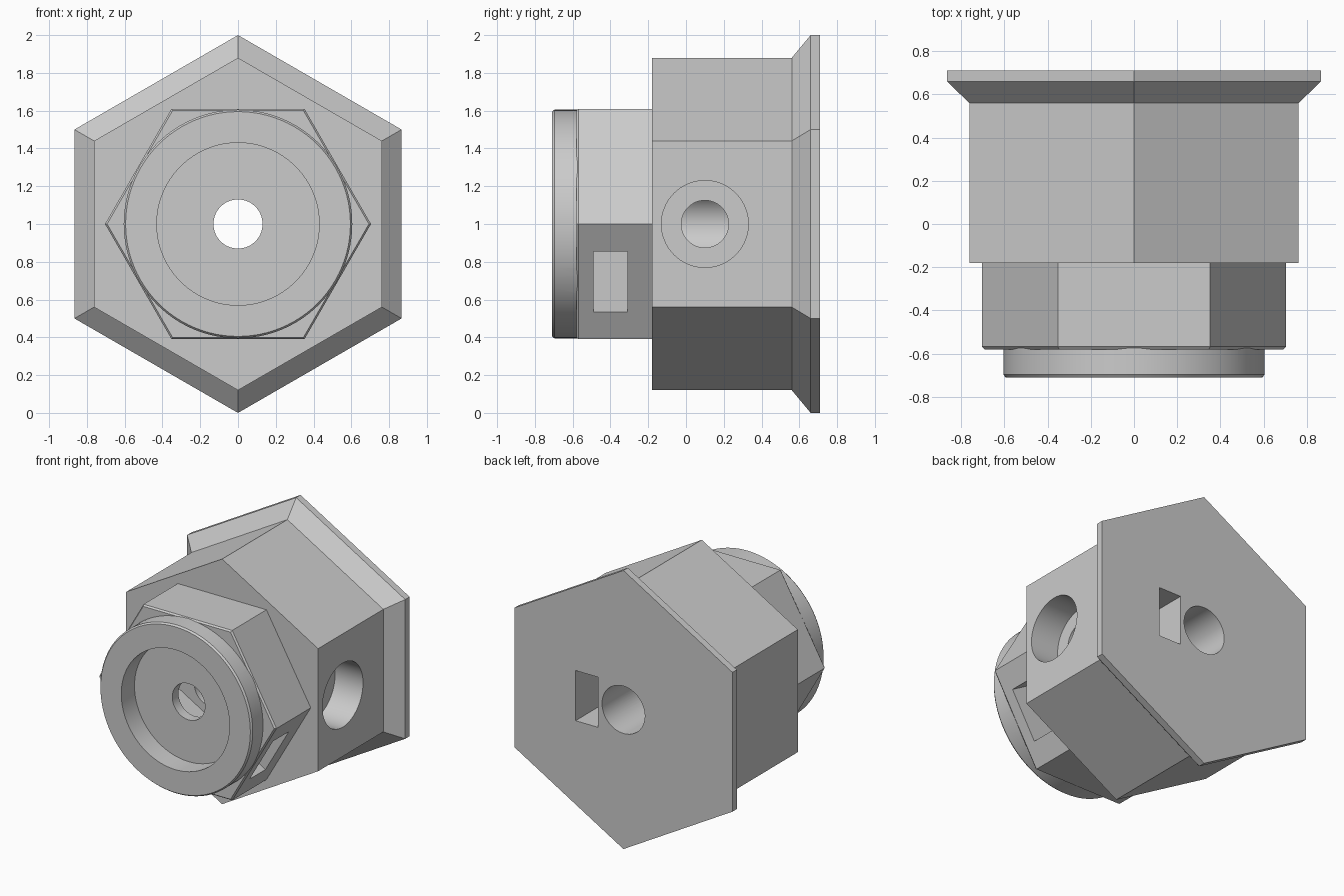
import bpy, bmesh, math
from mathutils import Matrix, Vector

cube = bpy.data.objects.get("Cube")
if cube:
    bpy.data.objects.remove(cube)

grey = bpy.data.materials.new("grey plastic")
grey.use_nodes = True
grey.diffuse_color = (0.6, 0.6, 0.6, 1)
grey.node_tree.nodes["Principled BSDF"].inputs["Base Color"].default_value = (0.6, 0.6, 0.6, 1)


def finish(name, bm, matrix):
    bmesh.ops.recalc_face_normals(bm, faces=bm.faces)
    bm.transform(matrix)
    mesh = bpy.data.meshes.new(name)
    bm.to_mesh(mesh)
    bm.free()
    mesh.materials.append(grey)
    obj = bpy.data.objects.new(name, mesh)
    bpy.context.collection.objects.link(obj)
    return obj


def lathe(name, profile, sides, start=0.0, matrix=Matrix.Translation((0, 0, 1))):
    """Closed solid along y from (y, radius) rings; start is the first corner angle."""
    bm = bmesh.new()
    rings = []
    for y, r in profile:
        angles = [start + math.tau * i / sides for i in range(sides)]
        rings.append([bm.verts.new((r * math.cos(a), y, r * math.sin(a))) for a in angles])
    for a, b in zip(rings, rings[1:]):
        for i in range(sides):
            j = (i + 1) % sides
            bm.faces.new((a[i], a[j], b[j], b[i]))
    bm.faces.new(rings[0])
    bm.faces.new(rings[-1])
    return finish(name, bm, matrix)


def block(name, low, high, turn=0.0):
    """Box between two corners, turned about the main axis."""
    low, high = Vector(low), Vector(high)
    bm = bmesh.new()
    bmesh.ops.create_cube(bm, size=1)
    bm.transform(Matrix.Translation((low + high) / 2) @ Matrix.Diagonal((high - low).to_4d()))
    return finish(name, bm, Matrix.Translation((0, 0, 1)) @ Matrix.Rotation(turn, 4, 'Y'))


def combine(target, tool, operation):
    tool.hide_render = True
    mod = target.modifiers.new(tool.name, 'BOOLEAN')
    mod.operation, mod.solver, mod.object = operation, 'EXACT', tool
    bpy.context.view_layer.objects.active = target
    bpy.ops.object.modifier_apply(modifier=mod.name)
    bpy.data.objects.remove(tool)


# Large hexagonal body with flared back flange
knob = lathe("hex_knob", [(-0.18, 0.88), (0.56, 0.88), (0.66, 1.0), (0.71, 1.0)], 6, math.pi / 2)

# Smaller front hexagon and round collar
combine(knob, lathe("front_hex", [(-0.58, 0.693), (-0.568, 0.704), (0.0, 0.704)], 6), 'UNION')
combine(knob, lathe("front_collar", [(-0.71, 0.595), (-0.697, 0.605), (-0.4, 0.605)], 96), 'UNION')

# Front recess, central screw hole and wider shaft hole from the back
combine(knob, lathe("front_recess", [(-0.9, 0.43), (-0.56, 0.43)], 96), 'DIFFERENCE')
combine(knob, lathe("shaft_hole", [(-0.18, 0.17), (0.9, 0.17)], 64), 'DIFFERENCE')
combine(knob, lathe("screw_hole", [(-0.9, 0.13), (0.0, 0.13)], 64), 'DIFFERENCE')

# Counterbored side screw hole on +x
sideways = Matrix.Translation((0, 0.1, 1)) @ Matrix.Rotation(-math.pi / 2, 4, 'Z')
combine(knob, lathe("side_bore", [(0.54, 0.23), (0.95, 0.23)], 64, 0, sideways), 'DIFFERENCE')
combine(knob, lathe("side_hole", [(0.03, 0.125), (0.7, 0.125)], 64, 0, sideways), 'DIFFERENCE')

# Nut slots: one open to the back, one open to the lower side of the front hexagon
combine(knob, block("back_slot", (0.2, -0.09, -0.18), (0.38, 0.9, 0.18)), 'DIFFERENCE')
combine(knob, block("hex_slot", (-0.2, -0.49, -0.185), (0.8, -0.31, 0.185), math.radians(30)), 'DIFFERENCE')

bpy.ops.object.select_all(action='DESELECT')
knob.select_set(True)
bpy.context.view_layer.objects.active = knob
bpy.ops.object.shade_smooth_by_angle(angle=math.radians(25))
